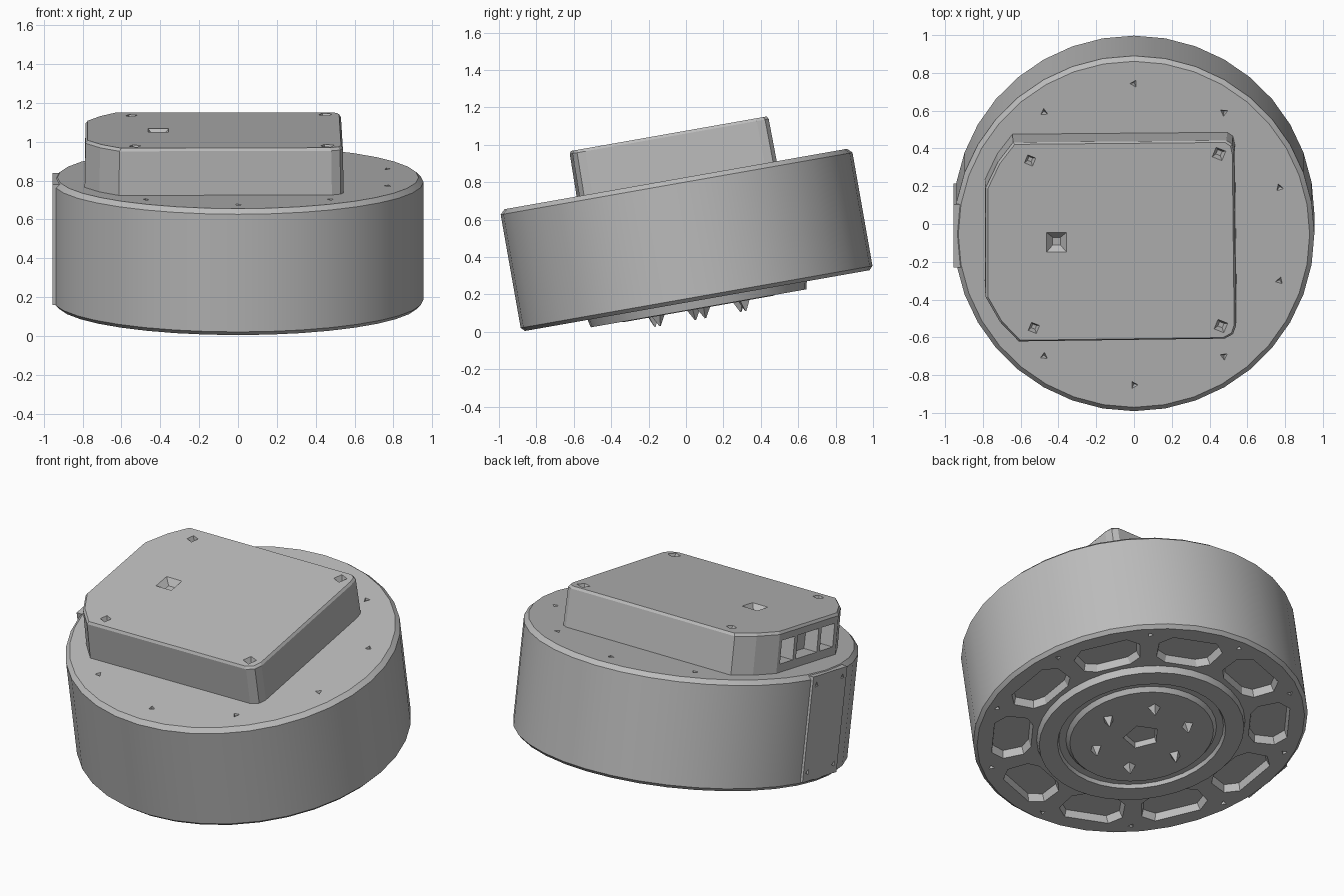
import bpy, bmesh
from math import radians, cos, sin, pi
from mathutils import Matrix, Vector

if "Cube" in bpy.data.objects:
    bpy.data.objects.remove(bpy.data.objects["Cube"])

grey = bpy.data.materials.new("plain grey")
grey.use_nodes = True
grey.diffuse_color = (0.5, 0.5, 0.5, 1)
grey.node_tree.nodes["Principled BSDF"].inputs["Base Color"].default_value = (0.5, 0.5, 0.5, 1)

# The whole housing leans towards the front
POSE = Matrix.Translation((0, 0.06, 0.167)) @ Matrix.Rotation(radians(10), 4, "X")
SPOKES = [radians(54 + 36 * i) for i in range(10)]


def polar(r, a):
    return r * cos(a), r * sin(a)


def make_object(name, bm):
    bmesh.ops.recalc_face_normals(bm, faces=bm.faces)
    mesh = bpy.data.meshes.new(name)
    bm.to_mesh(mesh)
    bm.free()
    mesh.materials.append(grey)
    ob = bpy.data.objects.new(name, mesh)
    bpy.context.collection.objects.link(ob)
    ob.matrix_world = POSE
    return ob


def prism(bm, outline, levels):
    """Stack scaled copies of an outline; levels hold (height, inset)."""
    mid = sum((Vector(p) for p in outline), Vector((0, 0))) / len(outline)
    rings = []
    for z, inset in levels:
        ring = []
        for p in outline:
            d = Vector(p) - mid
            q = mid + d - d.normalized() * inset
            ring.append(bm.verts.new((q.x, q.y, z)))
        rings.append(ring)
    for low, high in zip(rings, rings[1:]):
        for i in range(len(low)):
            j = (i + 1) % len(low)
            bm.faces.new((low[i], low[j], high[j], high[i]))
    bm.faces.new(rings[0])
    bm.faces.new(rings[-1])


def cone(bm, place, r1, r2, depth, sides, turn=0.0, aim=None):
    m = Matrix.Translation(place) @ (aim or Matrix()) @ Matrix.Rotation(turn, 4, "Z")
    bmesh.ops.create_cone(bm, cap_ends=True, segments=sides, radius1=r1,
                          radius2=r2, depth=depth, matrix=m)


def block(bm, place, size):
    bmesh.ops.create_cube(bm, size=1, matrix=Matrix.Translation(place) @ Matrix.Diagonal((*size, 1)))


def carve(ob, cutter_bm):
    """Cut the shapes out and keep only the result."""
    cutter = make_object("cutter", cutter_bm)
    cutter.hide_render = True
    mod = ob.modifiers.new("carve", "BOOLEAN")
    mod.operation, mod.solver, mod.object = "DIFFERENCE", "EXACT", cutter
    graph = bpy.context.evaluated_depsgraph_get()
    result = bpy.data.meshes.new_from_object(ob.evaluated_get(graph))
    ob.modifiers.clear()
    ob.data = result
    bpy.data.objects.remove(cutter)


# Round housing with the output boss underneath, turned from one profile
profile = [(0, -0.045), (0.41, -0.045), (0.43, -0.02), (0.47, -0.02), (0.48, -0.042),
           (0.585, -0.042), (0.595, 0), (0.935, 0), (0.955, 0.02), (0.955, 0.635),
           (0.93, 0.66), (0, 0.66)]
bm = bmesh.new()
points = [bm.verts.new((r, 0, z)) for r, z in profile]
edges = [bm.edges.new(pair) for pair in zip(points, points[1:])]
bmesh.ops.spin(bm, geom=points + edges, axis=(0, 0, 1), cent=(0, 0, 0),
               angle=2 * pi, steps=36, use_duplicate=False)
bmesh.ops.remove_doubles(bm, verts=bm.verts, dist=0.0005)
housing = make_object("round_housing", bm)

# Screw pits on both faces, pockets below and the centre hole
bm = bmesh.new()
half = [(0.63, 9), (0.68, 14), (0.80, 14), (0.855, 9)]
for a in SPOKES:
    cone(bm, (*polar(0.81, a), 0.66), 0.003, 0.04, 0.06, 3, a)
    cone(bm, (*polar(0.88, a), 0), 0.035, 0.003, 0.06, 3, a)
    c = a + radians(18)
    outline = [polar(r, c + radians(d)) for r, d in half]
    outline += [polar(r, c - radians(d)) for r, d in reversed(half)]
    prism(bm, outline, [(-0.02, 0), (0, 0), (0.045, 0.015)])
cone(bm, (0, 0, -0.04), 0.11, 0.10, 0.06, 5, 0.3)
carve(housing, bm)

# Pointed pins around the centre of the boss
bm = bmesh.new()
for i in range(6):
    cone(bm, (*polar(0.27, pi * i / 3 + 0.1), -0.07), 0.004, 0.038, 0.06, 4, i)
make_object("boss_pins", bm)

# Electronics box with two large and two small corner cuts
bm = bmesh.new()
outline = [(-0.785, -0.297), (-0.785, 0.292), (-0.72, 0.43), (-0.64, 0.535), (0.49, 0.545),
           (0.52, 0.525), (0.53, 0.48), (0.54, -0.45), (0.525, -0.495), (0.48, -0.52),
           (-0.61, -0.535), (-0.71, -0.43)]
prism(bm, outline, [(0.65, -0.005), (0.89, 0), (0.905, 0.012)])
box = make_object("electronics_box", bm)

# Lid screw pits, square pit and the three sockets
bm = bmesh.new()
for x, y, r in [(0.45, 0.475, 0.06), (0.46, -0.45, 0.06), (-0.55, 0.44, 0.05), (-0.53, -0.46, 0.05)]:
    cone(bm, (x, y, 0.905), r * 0.3, r, 0.08, 4, 0.4)
cone(bm, (-0.41, 0, 0.905), 0.03, 0.12, 0.07, 4, pi / 4)
for y, width in [(0.2, 0.13), (0, 0.21), (-0.2, 0.13)]:
    block(bm, (-0.77, y, 0.78), (0.14, width, 0.14))
carve(box, bm)

# Flat cover plate on the side, with four screw pits
bm = bmesh.new()
block(bm, (-0.93, -0.01, 0.34), (0.052, 0.34, 0.63))
cover = make_object("side_cover", bm)
bm = bmesh.new()
sideways = Matrix.Rotation(radians(-90), 4, "Y")
for y in (-0.14, 0.12):
    for z in (0.08, 0.60):
        cone(bm, (-0.956, y, z), 0.004, 0.032, 0.04, 3, z, sideways)
carve(cover, bm)

# Smooth the turned wall and keep every real edge sharp
bpy.ops.object.select_all(action="DESELECT")
housing.select_set(True)
bpy.context.view_layer.objects.active = housing
bpy.ops.object.shade_smooth_by_angle(angle=radians(20))
